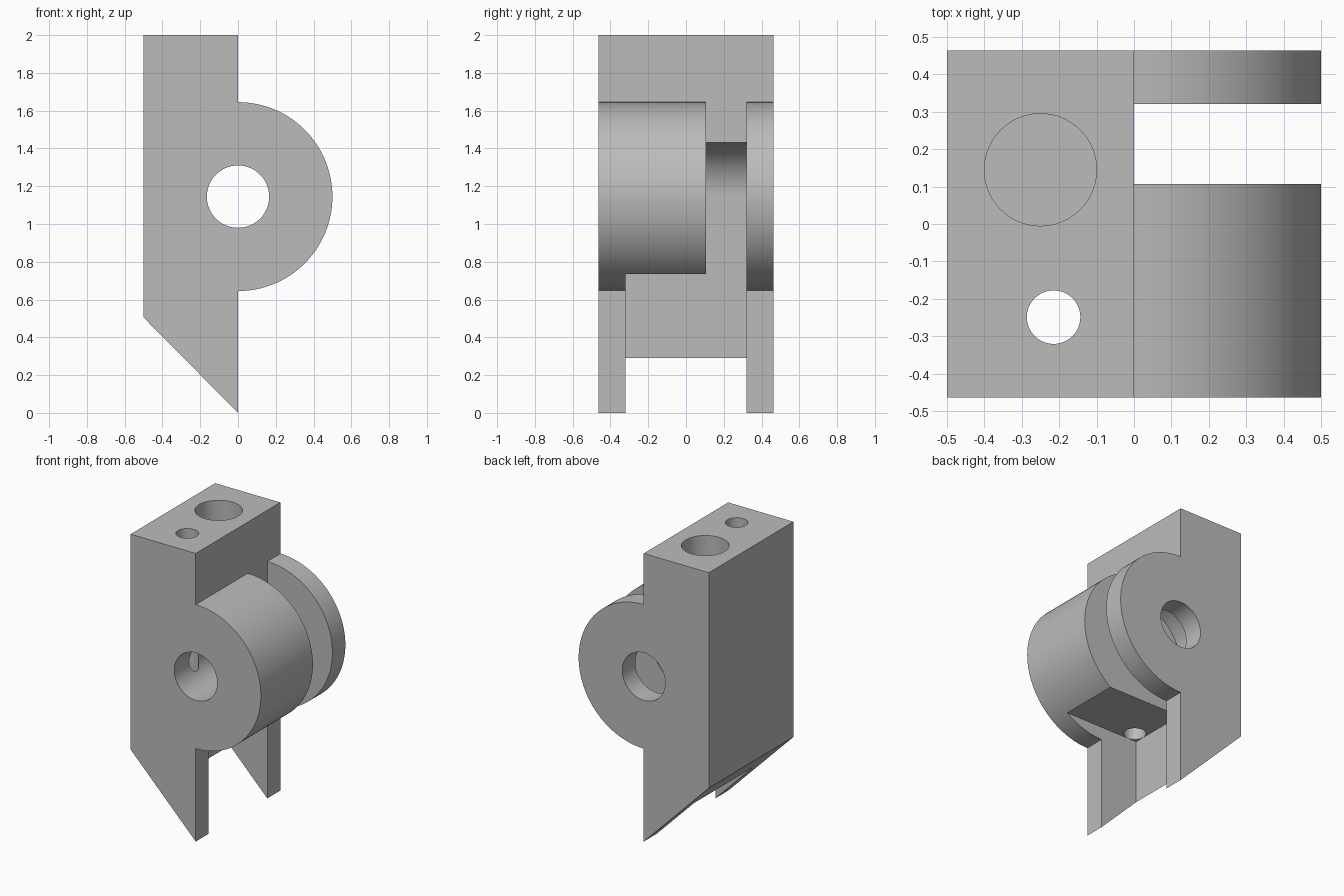
import bpy
import bmesh
from math import sin, cos, pi, radians
from mathutils import Vector

cube = bpy.data.objects.get("Cube")
if cube:
    bpy.data.objects.remove(cube, do_unlink=True)

HALF = 0.4635            # half depth of the block
POCKET = 0.321           # half depth between the two side cheeks
SLOT = 0.107             # front face of the narrow slot
PIVOT = 1.145            # height of the pivot axis
WALL = -0.287            # rear wall of the pocket

grey = bpy.data.materials.new("plain grey")
grey.use_nodes = True
colour = (0.5, 0.5, 0.5, 1)
grey.diffuse_color = colour
grey.node_tree.nodes["Principled BSDF"].inputs["Base Color"].default_value = colour


def prism(name, outline, start, sweep):
    """Extrude a closed outline of 3D points along the sweep vector."""
    bm = bmesh.new()
    face = bm.faces.new([bm.verts.new(Vector(p) + Vector(start)) for p in outline])
    ext = bmesh.ops.extrude_face_region(bm, geom=[face])
    verts = [v for v in ext["geom"] if isinstance(v, bmesh.types.BMVert)]
    bmesh.ops.translate(bm, verts=verts, vec=sweep)
    bmesh.ops.recalc_face_normals(bm, faces=bm.faces)
    mesh = bpy.data.meshes.new(name)
    bm.to_mesh(mesh)
    bm.free()
    mesh.materials.append(grey)
    obj = bpy.data.objects.new(name, mesh)
    bpy.context.collection.objects.link(obj)
    return obj


def side_prism(name, profile, y0, y1):
    return prism(name, [(x, 0, z) for x, z in profile], (0, y0, 0), (0, y1 - y0, 0))


def arc(radius, a0, a1, steps):
    """Points around the pivot axis, in the side profile plane."""
    angles = [radians(a0 + (a1 - a0) * i / steps) for i in range(steps + 1)]
    return [(radius * cos(a), PIVOT + radius * sin(a)) for a in angles]


def vertical_hole(name, x, y, radius, bottom):
    ring = [(radius * cos(2 * pi * i / 64), radius * sin(2 * pi * i / 64), 0)
            for i in range(64)]
    return prism(name, ring, (x, y, bottom), (0, 0, 2.2 - bottom))


# Block with the half-round boss and sloped foot
boss = [(0, PIVOT + 0.5)] + arc(0.5, 90, -90, 64)[1:-1] + [(0, PIVOT - 0.5)]
body = side_prism("hinge_block", [(-0.5, 2), (0, 2)] + boss + [(0, 0), (-0.5, 0.505)],
                  -HALF, HALF)

# Narrow slot with rounded clearance around the pivot
clearance = [(WALL, PIVOT)] + arc(-WALL, 180, 90, 32)[1:-1] + [(0, PIVOT - WALL)]
slot = side_prism("slot_cutter",
                  [(WALL, -0.5)] + clearance + [(0, 1.8), (1, 1.8), (1, -0.5)],
                  SLOT, POCKET)

# Lower pocket between the cheeks, overlapping the slot
pocket = side_prism("pocket_cutter", [(WALL, -0.5), (WALL, 0.735), (1, 0.735), (1, -0.5)],
                    -POCKET, SLOT + 0.05)

# Pivot bore and the two top holes
bore = side_prism("pivot_bore_cutter", arc(0.165, 0, 360, 64)[:-1], -1, 1)
pin_hole = vertical_hole("pin_hole_cutter", -0.215, -0.249, 0.0715, 0.5)
spring_hole = vertical_hole("spring_hole_cutter", -0.25, 0.145, 0.15, 1.5)

bpy.ops.object.select_all(action="DESELECT")
bpy.context.view_layer.objects.active = body
body.select_set(True)
for cutter in (slot, pocket, bore, pin_hole, spring_hole):
    cutter.hide_render = True
    mod = body.modifiers.new(cutter.name, "BOOLEAN")
    mod.operation = "DIFFERENCE"
    mod.solver = "EXACT"
    mod.object = cutter
    bpy.ops.object.modifier_apply(modifier=mod.name)
    bpy.data.objects.remove(cutter, do_unlink=True)

bpy.ops.object.shade_smooth_by_angle(angle=radians(25))
